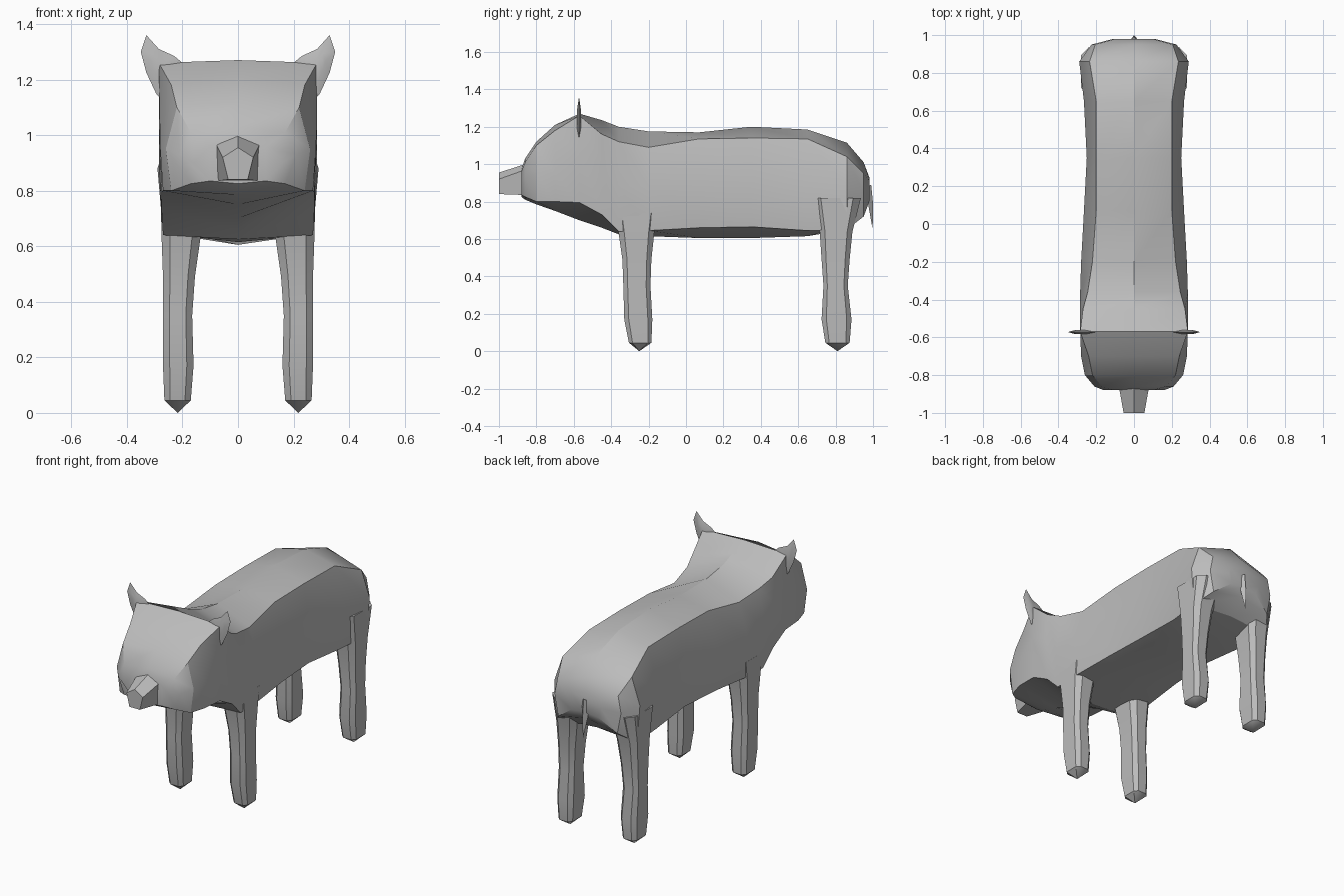
import bpy
import bmesh
import math

cube = bpy.data.objects.get("Cube")
if cube:
    bpy.data.objects.remove(cube, do_unlink=True)

grey = bpy.data.materials.new("plain grey")
grey.use_nodes = True
grey.diffuse_color = (0.5, 0.5, 0.5, 1)
grey.node_tree.nodes["Principled BSDF"].inputs["Base Color"].default_value = (0.5, 0.5, 0.5, 1)


def loft(name, rings, tip=None, angle=30):
    """Skin closed rings of points, ending in caps or an optional pointed tip."""
    bm = bmesh.new()
    rows = [[bm.verts.new(p) for p in ring] for ring in rings]
    n = len(rows[0])
    for a, b in zip(rows, rows[1:]):
        for i in range(n):
            j = (i + 1) % n
            bm.faces.new((a[i], a[j], b[j], b[i]))
    bm.faces.new(rows[0])
    if tip:
        t = bm.verts.new(tip)
        for i in range(n):
            bm.faces.new((rows[-1][i], rows[-1][(i + 1) % n], t))
    else:
        bm.faces.new(rows[-1])
    bmesh.ops.recalc_face_normals(bm, faces=bm.faces)
    mesh = bpy.data.meshes.new(name)
    bm.to_mesh(mesh)
    bm.free()
    mesh.materials.append(grey)
    obj = bpy.data.objects.new(name, mesh)
    bpy.context.collection.objects.link(obj)
    bpy.ops.object.select_all(action='DESELECT')
    obj.select_set(True)
    bpy.context.view_layer.objects.active = obj
    bpy.ops.object.shade_smooth_by_angle(angle=math.radians(angle))
    return obj


# Head and body: y, top z, crease x z, flank x z, belly edge x z, belly z
sections = [
    (-0.88, 0.97, 0.10, 0.96, 0.16, 0.90, 0.10, 0.835, 0.825),
    (-0.86, 1.03, 0.17, 1.01, 0.21, 0.93, 0.17, 0.825, 0.81),
    (-0.80, 1.12, 0.22, 1.10, 0.26, 0.95, 0.24, 0.80, 0.785),
    (-0.70, 1.21, 0.24, 1.18, 0.28, 0.95, 0.27, 0.80, 0.75),
    (-0.57, 1.27, 0.285, 1.26, 0.285, 1.05, 0.275, 0.795, 0.70),
    (-0.45, 1.235, 0.27, 1.16, 0.285, 1.0, 0.275, 0.73, 0.66),
    (-0.36, 1.20, 0.245, 1.12, 0.285, 0.88, 0.27, 0.64, 0.625),
    (-0.20, 1.175, 0.22, 1.09, 0.28, 0.88, 0.27, 0.645, 0.615),
    (0.07, 1.17, 0.20, 1.135, 0.265, 0.90, 0.25, 0.66, 0.605),
    (0.35, 1.20, 0.20, 1.14, 0.25, 0.90, 0.235, 0.665, 0.605),
    (0.65, 1.185, 0.20, 1.135, 0.265, 0.90, 0.25, 0.645, 0.615),
    (0.86, 1.115, 0.235, 1.04, 0.29, 0.88, 0.27, 0.65, 0.67),
    (0.95, 1.01, 0.205, 0.95, 0.225, 0.85, 0.20, 0.72, 0.76),
    (0.98, 0.93, 0.10, 0.91, 0.11, 0.86, 0.09, 0.80, 0.81),
]
body_rings = []
for y, zt, x1, z1, x2, z2, x3, z3, zb in sections:
    half = [(x1, z1), (x2, z2), (x3, z3)]
    outline = [(0, zt)] + half + [(0, zb)] + [(-x, z) for x, z in reversed(half)]
    body_rings.append([(x, y, z) for x, z in outline])
loft("body", body_rings)

# Muzzle: tapering five-sided block
muzzle_base = [(0, 1.0), (0.08, 0.97), (0.075, 0.835), (-0.075, 0.835), (-0.08, 0.97)]
muzzle_end = [(0, 0.955), (0.055, 0.92), (0.035, 0.84), (-0.035, 0.84), (-0.055, 0.92)]
loft("muzzle", [[(x, -0.86, z) for x, z in muzzle_base],
                [(x, -1.0, z) for x, z in muzzle_end]], angle=15)

# Tail: small thin spike hanging down the rump
loft("tail", [[(-0.03, 0.965, 0.88), (0.03, 0.965, 0.88), (0, 0.99, 0.89)],
              [(-0.018, 0.975, 0.78), (0.018, 0.975, 0.78), (0, 1.0, 0.79)]],
     tip=(0, 0.998, 0.65))


def leg(name, side, levels, tip_y):
    """Chamfered leg; levels hold z, front y, back y, inner x, outer x."""
    rings = []
    for z, y0, y1, x0, x1 in levels:
        cx, cy = (x1 - x0) * 0.22, (y1 - y0) * 0.16
        ring = [(x0 + cx, y0), (x1 - cx, y0), (x1, y0 + cy), (x1, y1 - cy),
                (x1 - cx, y1), (x0 + cx, y1), (x0, y1 - cy), (x0, y0 + cy)]
        rings.append([(side * x, y, z) for x, y in ring])
    loft(name, rings, tip=(side * 0.217, tip_y, 0.0))


front_levels = [(0.74, -0.38, -0.15, 0.12, 0.275), (0.63, -0.36, -0.17, 0.135, 0.275),
                (0.49, -0.34, -0.185, 0.155, 0.27), (0.35, -0.335, -0.19, 0.165, 0.27),
                (0.17, -0.33, -0.18, 0.16, 0.27), (0.045, -0.305, -0.185, 0.17, 0.265)]
hind_levels = [(0.82, 0.68, 0.935, 0.10, 0.28), (0.64, 0.715, 0.89, 0.135, 0.275),
               (0.49, 0.725, 0.875, 0.155, 0.27), (0.35, 0.735, 0.865, 0.165, 0.27),
               (0.17, 0.725, 0.885, 0.16, 0.27), (0.045, 0.745, 0.875, 0.17, 0.265)]

# Ears: thin upright leaves swept outwards
ear_outline = [(0.20, 1.26), (0.23, 1.285), (0.285, 1.31), (0.33, 1.36),
               (0.35, 1.30), (0.33, 1.225), (0.295, 1.15), (0.27, 1.12)]
for side, word in ((1, "left"), (-1, "right")):
    leg(f"front_{word}_leg", side, front_levels, -0.25)
    leg(f"hind_{word}_leg", side, hind_levels, 0.81)
    rim = [(side * x, -0.572, z) for x, z in ear_outline]
    inner = [(side * (0.285 + (x - 0.285) * 0.45), z * 0.45 + 1.24 * 0.55) for x, z in ear_outline]
    loft(f"{word}_ear", [[(x, -0.582, z) for x, z in inner], rim,
                         [(x, -0.562, z) for x, z in inner]], angle=40)
